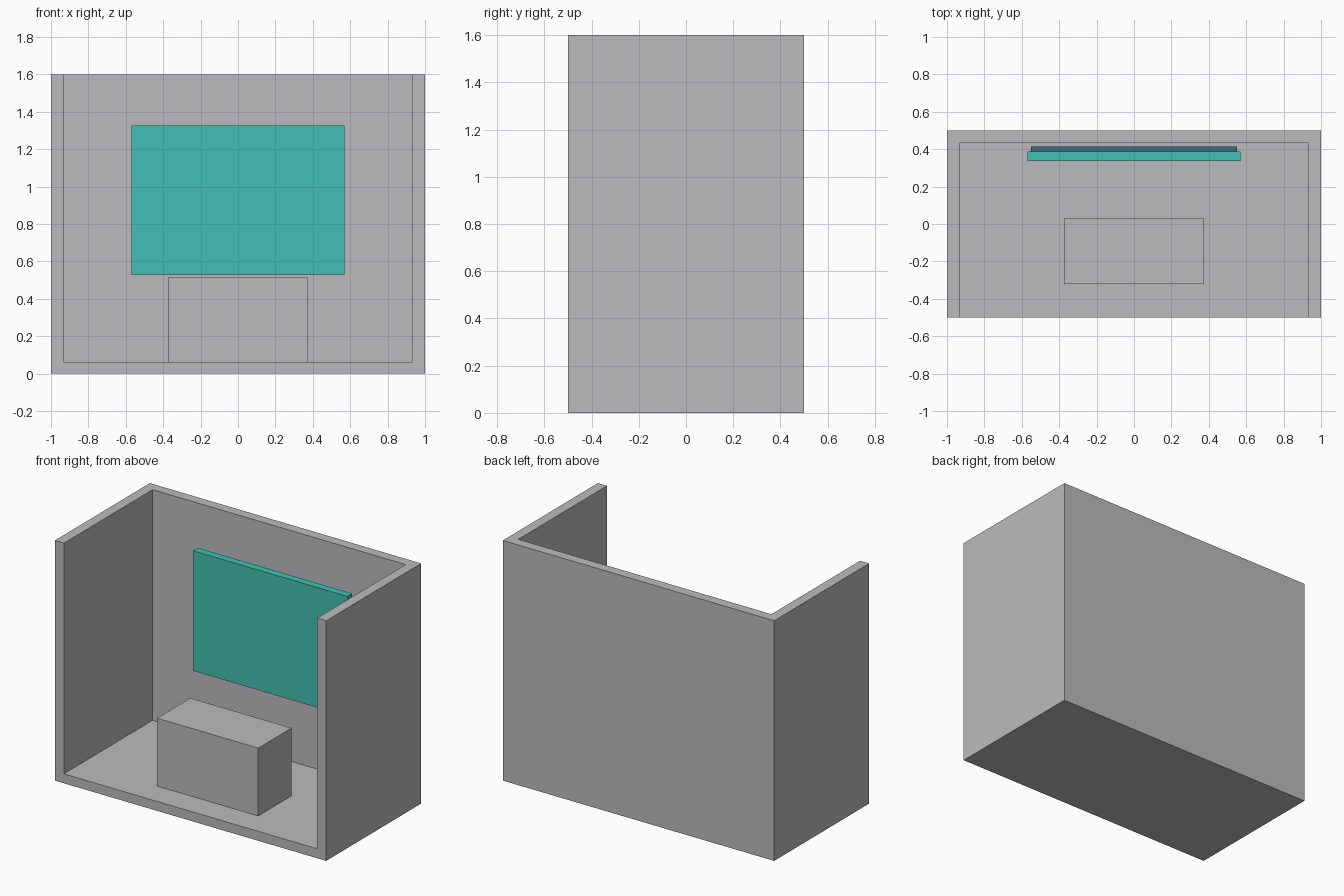
import bpy
import bmesh
from mathutils import Vector

if "Cube" in bpy.data.objects:
    bpy.data.objects.remove(bpy.data.objects["Cube"])


def material(name, color):
    m = bpy.data.materials.new(name)
    m.diffuse_color = (*color, 1)
    m.use_nodes = True
    m.node_tree.nodes["Principled BSDF"].inputs["Base Color"].default_value = m.diffuse_color
    return m


grey = material("grey", (0.50, 0.50, 0.515))
teal = material("teal", (0.054, 0.53, 0.455))
slate = material("slate blue", (0.06, 0.14, 0.22))


def box(name, lo, hi, mat):
    """Axis-aligned box between two corners."""
    lo, hi = Vector(lo), Vector(hi)
    bm = bmesh.new()
    bmesh.ops.create_cube(bm, size=1)
    bmesh.ops.scale(bm, vec=hi - lo, verts=bm.verts)
    bmesh.ops.translate(bm, vec=(lo + hi) / 2, verts=bm.verts)
    mesh = bpy.data.meshes.new(name)
    bm.to_mesh(mesh)
    bm.free()
    mesh.materials.append(mat)
    ob = bpy.data.objects.new(name, mesh)
    bpy.context.collection.objects.link(ob)
    return ob


# Booth shell: solid block hollowed from the open front and top
shell = box("booth_shell", (-1, -0.5, 0), (1, 0.5, 1.6), grey)
cutter = box("shell_cutter", (-0.933, -1, 0.063), (0.933, 0.433, 2), grey)
cut = shell.modifiers.new("hollow", "BOOLEAN")
cut.operation = "DIFFERENCE"
cut.solver = "EXACT"
cut.object = cutter
bpy.context.view_layer.objects.active = shell
bpy.ops.object.modifier_apply(modifier=cut.name)
bpy.data.objects.remove(cutter)

# Counter standing on the floor
box("counter", (-0.373, -0.32, 0.063), (0.373, 0.03, 0.515), grey)

# Display panel with a slightly smaller backing
box("display_panel", (-0.57, 0.338, 0.527), (0.57, 0.388, 1.327), teal)
box("display_backing", (-0.55, 0.388, 0.547), (0.55, 0.414, 1.307), slate)
